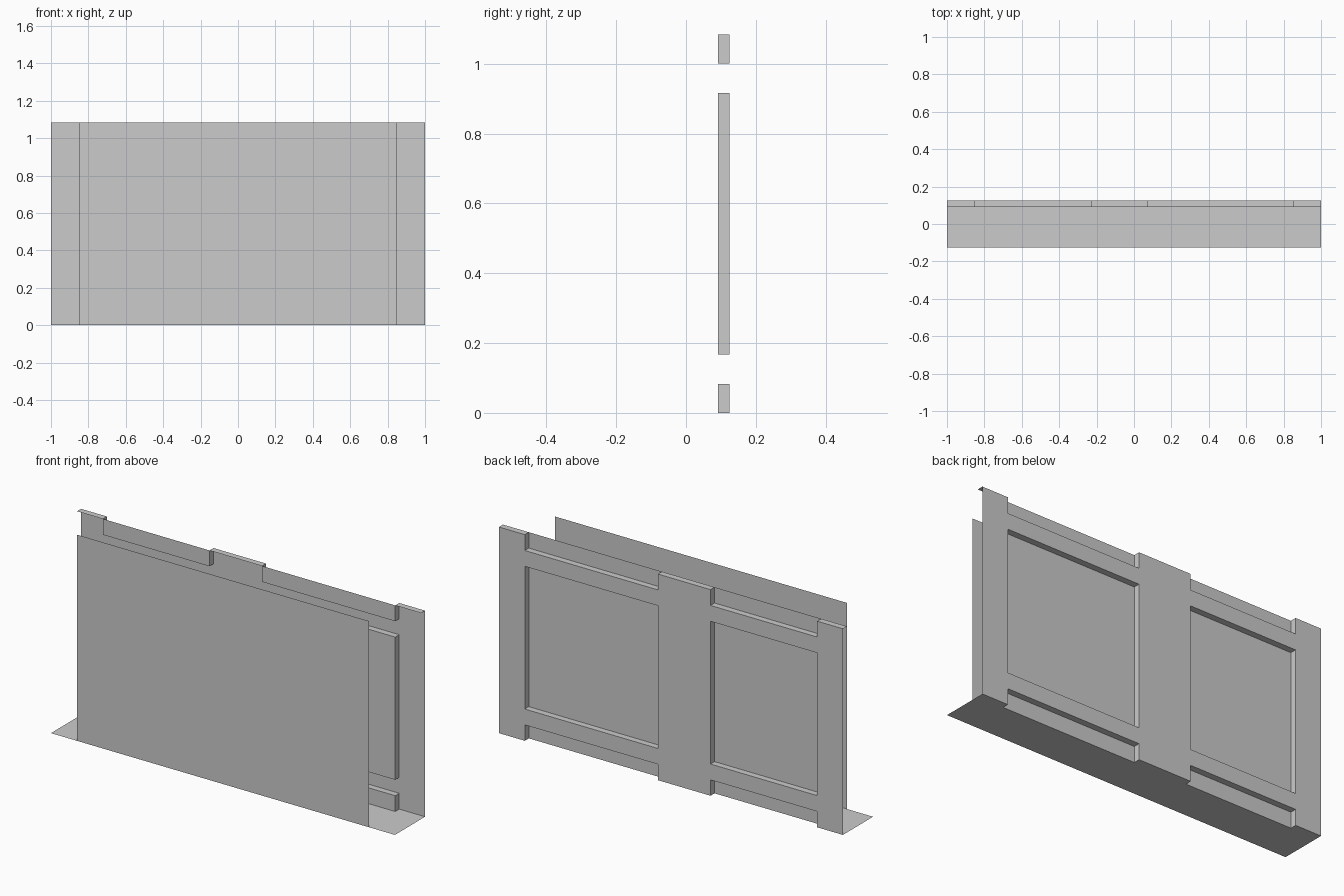
import bpy, bmesh

if "Cube" in bpy.data.objects:
    bpy.data.objects.remove(bpy.data.objects["Cube"])

# Key levels: width breaks, height breaks, front/back depths
XS = [-1.0, -0.85, -0.23, 0.075, 0.85, 1.0]
ZS = [0.0, 0.0833, 0.1667, 0.9167, 1.0, 1.0833]
FRONT, INNER, OUTER = -0.125, 0.0917, 0.125


def make_object(name, quads):
    """Weld a list of quads into one flat-shaded mesh object."""
    bm = bmesh.new()
    for q in quads:
        bm.faces.new([bm.verts.new(p) for p in q])
    bmesh.ops.remove_doubles(bm, verts=bm.verts, dist=1e-5)
    mesh = bpy.data.meshes.new(name)
    bm.to_mesh(mesh)
    bm.free()
    obj = bpy.data.objects.new(name, mesh)
    bpy.context.collection.objects.link(obj)
    return obj


def wall_y(x0, x1, z0, z1, y):
    """Vertical quad facing +y."""
    return [(x1, y, z0), (x0, y, z0), (x0, y, z1), (x1, y, z1)]


def wall_x(x, z0, z1, sign):
    """Step between inner and outer depth, facing sign * x."""
    q = [(x, INNER, z0), (x, OUTER, z0), (x, OUTER, z1), (x, INNER, z1)]
    return q if sign > 0 else q[::-1]


def level(x0, x1, y0, y1, z, sign):
    """Horizontal quad facing sign * z."""
    q = [(x0, y0, z), (x1, y0, z), (x1, y1, z), (x0, y1, z)]
    return q if sign > 0 else q[::-1]


# Panelled back: stiles (even columns) and rails (odd rows) stand proud
def proud(col, row):
    return col % 2 == 0 or row % 2 == 1


back = []
for c in range(5):
    x0, x1 = XS[c], XS[c + 1]
    for r in range(5):
        z0, z1 = ZS[r], ZS[r + 1]
        p = proud(c, r)
        back.append(wall_y(x0, x1, z0, z1, OUTER if p else INNER))
        # Step to the next column
        if c < 4 and p != proud(c + 1, r):
            back.append(wall_x(x1, z0, z1, 1 if p else -1))
        # Step to the next row
        if r < 4 and p != proud(c, r + 1):
            back.append(level(x0, x1, INNER, OUTER, z1, 1 if p else -1))
    # Stile end caps, top and bottom
    if c % 2 == 0:
        back.append(level(x0, x1, INNER, OUTER, ZS[-1], 1))
        back.append(level(x0, x1, INNER, OUTER, ZS[0], -1))
make_object("panelled_back", back)

# Base plate under the gap, one strip per column so it meets the back cleanly
make_object("base_plate", [level(a, b, FRONT, INNER, 0.0, -1)
                           for a, b in zip(XS, XS[1:])])

# Plain front sheet, narrower than the back
make_object("front_sheet", [wall_y(XS[1], XS[4], 0.0, ZS[-1], FRONT)[::-1]])
